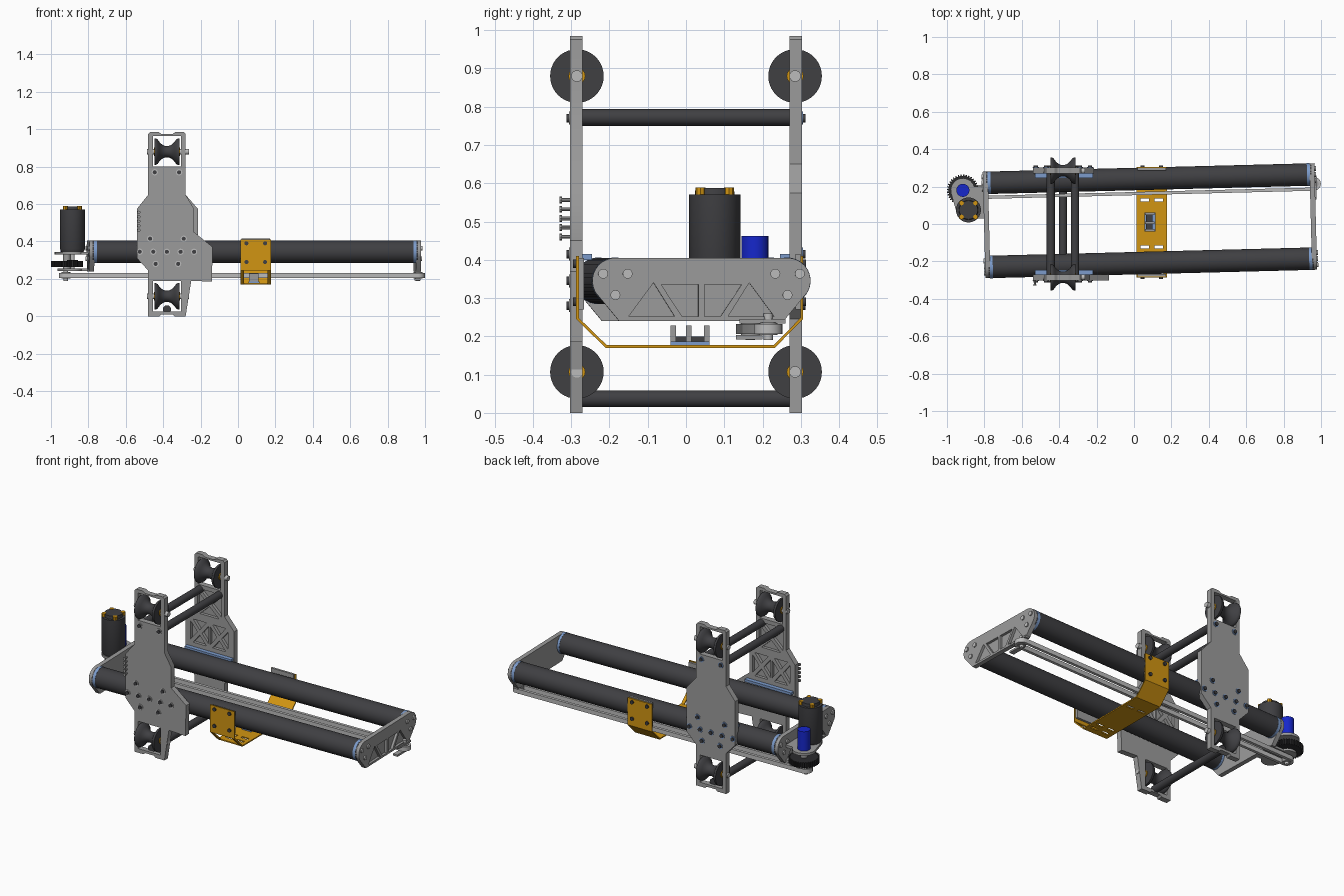
import bpy, bmesh, math
from mathutils import Matrix, Vector

if "Cube" in bpy.data.objects:
    bpy.data.objects.remove(bpy.data.objects["Cube"])


def material(name, *rgb):
    m = bpy.data.materials.new(name)
    m.diffuse_color = (*rgb, 1)
    m.use_nodes = True
    m.node_tree.nodes["Principled BSDF"].inputs["Base Color"].default_value = m.diffuse_color
    return m


DARK = material("charcoal", 0.05, 0.05, 0.055)
BLACK = material("rubber black", 0.025, 0.025, 0.027)
GREY = material("aluminium grey", 0.33, 0.33, 0.33)
PALE = material("pale grey", 0.5, 0.5, 0.5)
GOLD = material("amber yellow", 0.64, 0.3, 0.006)
BLUE = material("bright blue", 0.008, 0.02, 0.6)
STEEL = material("steel blue", 0.2, 0.33, 0.6)

WORLD = Matrix.Identity(4)
# the beam assembly is turned slightly about z
RIG = Matrix.Translation((0.085, 0.0175, 0)) @ Matrix.Rotation(math.radians(1.47), 4, 'Z')


def finish(name, mesh, mat, frame=WORLD):
    mesh.transform(frame)
    mesh.materials.clear()
    mesh.materials.append(mat)
    mesh.shade_smooth()
    mesh.set_sharp_from_angle(angle=math.radians(32))
    ob = bpy.data.objects.new(name, mesh)
    bpy.context.collection.objects.link(ob)
    return ob


def prism(name, outline, lo, hi, axis, mat, holes=(), frame=WORLD):
    """Extrude a flat outline with holes from lo to hi along an axis."""
    cu = bpy.data.curves.new(name, 'CURVE')
    cu.dimensions, cu.fill_mode, cu.extrude = '2D', 'BOTH', (hi - lo) / 2
    for pts in (outline, *holes):
        sp = cu.splines.new('POLY')
        sp.points.add(len(pts) - 1)
        for p, (u, v) in zip(sp.points, pts):
            p.co = (u, v, 0, 1)
        sp.use_cyclic_u = True
    tmp = bpy.data.objects.new(name + "_tmp", cu)
    bpy.context.collection.objects.link(tmp)
    dg = bpy.context.evaluated_depsgraph_get()
    mesh = bpy.data.meshes.new_from_object(tmp.evaluated_get(dg))
    bpy.data.objects.remove(tmp)
    bm = bmesh.new()
    bm.from_mesh(mesh)
    bmesh.ops.remove_doubles(bm, verts=bm.verts, dist=1e-5)
    bmesh.ops.recalc_face_normals(bm, faces=bm.faces)
    bm.to_mesh(mesh)
    bm.free()
    mid = (lo + hi) / 2
    turn = {'z': Matrix.Translation((0, 0, mid)),
            'y': Matrix(((1, 0, 0, 0), (0, 0, -1, mid), (0, 1, 0, 0), (0, 0, 0, 1))),
            'x': Matrix(((0, 0, 1, mid), (1, 0, 0, 0), (0, 1, 0, 0), (0, 0, 0, 1)))}[axis]
    return finish(name, mesh, mat, frame @ turn)


def lathe(name, profile, origin, direction, mat, segs=32, frame=WORLD):
    """Turn (distance, radius) points about an axis."""
    bm = bmesh.new()
    vs = [bm.verts.new((r, 0, t)) for t, r in profile]
    es = [bm.edges.new(p) for p in zip(vs, vs[1:])]
    bmesh.ops.spin(bm, geom=vs + es, cent=(0, 0, 0), axis=(0, 0, 1),
                   angle=math.tau, steps=segs, use_duplicate=False)
    bmesh.ops.remove_doubles(bm, verts=bm.verts, dist=1e-5)
    bmesh.ops.recalc_face_normals(bm, faces=bm.faces)
    mesh = bpy.data.meshes.new(name)
    bm.to_mesh(mesh)
    bm.free()
    rot = Vector((0, 0, 1)).rotation_difference(Vector(direction)).to_matrix().to_4x4()
    return finish(name, mesh, mat, frame @ Matrix.Translation(origin) @ rot)


def rod(name, a, b, r, mat, segs=32, frame=WORLD):
    d = Vector(b) - Vector(a)
    return lathe(name, [(0, 0), (0, r), (d.length, r), (d.length, 0)], a, d, mat, segs, frame)


def rect(u0, u1, v0, v1):
    return [(u0, v0), (u1, v0), (u1, v1), (u0, v1)]


def box(name, x0, x1, y0, y1, z0, z1, mat, frame=WORLD):
    return prism(name, rect(x0, x1, y0, y1), z0, z1, 'z', mat, (), frame)


def arc(c, r, a0, a1, n=10):
    return [(c[0] + r * math.cos(math.radians(a0 + (a1 - a0) * i / n)),
             c[1] + r * math.sin(math.radians(a0 + (a1 - a0) * i / n))) for i in range(n + 1)]


def stadium(p, q, r):
    a = math.degrees(math.atan2(q[1] - p[1], q[0] - p[0]))
    return arc(q, r, a - 90, a + 90) + arc(p, r, a + 90, a + 270)


def x_pockets(cx, cz, w, h, g=0.016):
    """Four triangular pockets left by crossed ribs."""
    return [[(cx - w + g, cz + s * h), (cx + w - g, cz + s * h), (cx, cz + s * g)] for s in (1, -1)] + \
           [[(cx + s * w, cz - h + g), (cx + s * w, cz + h - g), (cx + s * g, cz)] for s in (1, -1)]


# carriage side plates: outer skin plus ribbed inner layer
CX = -0.38
windows = [rect(CX - 0.075, CX + 0.075, z, z + 0.165) for z in (0.8, 0.025)]
left = [(-0.28, 0.0), (-0.28, 0.975), (-0.29, 0.985), (-0.335, 0.985), (-0.35, 0.975),
        (-0.41, 0.975), (-0.425, 0.985), (-0.47, 0.985), (-0.48, 0.975), (-0.48, 0.65),
        (-0.54, 0.575), (-0.54, 0.31), (-0.48, 0.245), (-0.48, 0.0), (-0.42, 0.0),
        (-0.41, 0.01), (-0.35, 0.01), (-0.34, 0.0)]
front_right = [(-0.25, 0.19), (-0.14, 0.185), (-0.135, 0.37), (-0.235, 0.45), (-0.235, 0.575), (-0.28, 0.65)]
back_right = [(-0.28, 0.245), (-0.215, 0.31), (-0.215, 0.575), (-0.28, 0.65)]
ribs = x_pockets(CX, 0.7, 0.08, 0.075) + x_pockets(CX - 0.065, 0.51, 0.06, 0.07) + \
    x_pockets(CX + 0.065, 0.51, 0.06, 0.07)
for name, s, right in (("front", -1, front_right), ("back", 1, back_right)):
    outline = left[:1] + right + left[1:]
    for part, a, b, holes in (("plate", 0.288, 0.303, windows), ("plate_ribs", 0.27, 0.288, windows + ribs)):
        prism(f"{name}_{part}", outline, min(s * a, s * b), max(s * a, s * b), 'y', GREY, holes)
    # plate screws and the clamp strip behind them
    spots = [(CX + d, 0.345) for d in (-0.145, -0.073, 0, 0.073, 0.145)] + \
            [(CX + sx * dx, z) for dx, z in ((0.09, 0.415), (0.06, 0.28), (0.065, 0.77)) for sx in (-1, 1)]
    for x, z in spots:
        rod(f"{name}_screw_washer", (x, s * 0.302, z), (x, s * 0.306, z), 0.017, STEEL if s > 0 else PALE, 12)
        rod(f"{name}_screw", (x, s * 0.302, z), (x, s * 0.312, z), 0.011, DARK, 12)
    box(f"{name}_clamp_strip", -0.53, -0.22, min(s * 0.245, s * 0.27), max(s * 0.245, s * 0.27),
        0.4, 0.415, STEEL)
    # hourglass rollers with axles
    for z in (0.88, 0.107):
        profile = [(-0.066, 0), (-0.066, 0.07), (-0.058, 0.07)]
        profile += [(0.05 * t / 5, 0.03 + 0.036 * (abs(t) / 5) ** 2.2) for t in range(-5, 6)]
        profile += [(0.058, 0.07), (0.066, 0.07), (0.066, 0)]
        lathe(f"{name}_roller", profile, (CX, s * 0.285, z), (1, 0, 0), DARK, 40)
        rod(f"{name}_roller_hub", (CX - 0.07, s * 0.285, z), (CX + 0.07, s * 0.285, z), 0.022, GOLD, 16)
        rod(f"{name}_roller_axle", (CX - 0.107, s * 0.285, z), (CX + 0.118, s * 0.285, z), 0.015, PALE, 16)
for i in range(5):
    z = 0.46 + i * 0.024
    rod("side_pin", (-0.53, -0.325, z), (-0.53, -0.29, z), 0.005, GREY, 8)
    rod("side_pin_head", (-0.53, -0.33, z), (-0.53, -0.324, z), 0.009, GREY, 8)

# cross bars joining the side plates
for x, z in ((CX - 0.065, 0.772), (CX + 0.065, 0.772), (CX, 0.037)):
    rod("cross_bar", (x, -0.285, z), (x, 0.285, z), 0.022, DARK)

# long tubes with coloured end rings
for s in (-1, 1):
    rod("long_tube", (-0.87, s * 0.225, 0.345), (0.87, s * 0.225, 0.345), 0.06, DARK, 40, RIG)
    for e in (-1, 1):
        rod("tube_end_ring", (e * 0.846, s * 0.225, 0.345), (e * 0.862, s * 0.225, 0.345), 0.061, STEEL, 40, RIG)

# end plates with pockets facing outward
end = arc((-0.225, 0.345), 0.06, 90, 210) + [(-0.215, 0.24)]
end = end + [(-y, z) for y, z in reversed(end)]
half = [[(-0.19, 0.252), (-0.07, 0.252), (-0.125, 0.34)],
        [(-0.105, 0.335), (-0.05, 0.252), (-0.008, 0.252), (-0.008, 0.335)]]
pockets = half + [[(-y, z) for y, z in p] for p in half]
for e in (-1, 1):
    for part, a, b, holes in (("end_plate", 0.86, 0.872, ()), ("end_plate_ribs", 0.872, 0.887, pockets)):
        prism(part, end, min(e * a, e * b), max(e * a, e * b), 'x', GREY, holes, RIG)
    for s in (-1, 1):
        for y, z in arc((s * 0.225, 0.345), 0.037, 30, 390, 3)[:3]:
            rod("end_screw", (e * 0.885, y, z), (e * 0.894, y, z), 0.013, PALE, 12, RIG)

# belt loop with its two pulleys
A, B = (-0.92, 0.168), (0.962, 0.215)
prism("belt", stadium(A, B, 0.037), 0.206, 0.232, 'z', PALE, [stadium(A, B, 0.02)])
for x, y in (A, B):
    rod("belt_pulley", (x, y, 0.203), (x, y, 0.236), 0.024, GREY, 24)
    rod("pulley_shaft", (x, y, 0.19), (x, y, 0.26), 0.012, PALE, 16)
box("idler_bracket", 0.945, 0.975, 0.14, 0.26, 0.234, 0.245, GREY)
box("idler_foot", 0.945, 0.975, 0.13, 0.2, 0.192, 0.203, GREY)

# drive unit: mounts, gears, motor and encoder
G, M = (-0.915, 0.18), (-0.885, 0.075)
prism("lower_mount", stadium(G, M, 0.05), 0.242, 0.256, 'z', GREY)
prism("upper_mount", stadium(G, M, 0.065), 0.33, 0.345, 'z', GREY)
box("mount_arm_upper", -0.9, -0.79, 0.03, 0.2, 0.33, 0.345, GREY)
box("mount_arm_lower", -0.9, -0.79, 0.06, 0.2, 0.242, 0.256, GREY)


def gear(name, c, r, n, z0, z1):
    pts = []
    for i in range(n):
        for k, q in ((0, r - 0.008), (0.4, r - 0.008), (0.5, r), (0.9, r)):
            a = math.tau * (i + k) / n
            pts.append((c[0] + q * math.cos(a), c[1] + q * math.sin(a)))
    prism(name, pts, z0, z1, 'z', BLACK)


gear("large_gear", G, 0.085, 36, 0.264, 0.296)
gear("small_gear", M, 0.03, 14, 0.264, 0.3)
rod("motor_shaft", (*M, 0.25), (*M, 0.35), 0.012, PALE, 16)
rod("gear_shaft", (*G, 0.25), (*G, 0.39), 0.02, GREY, 16)
lathe("motor_body", [(0.345, 0), (0.345, 0.06), (0.36, 0.067), (0.57, 0.067), (0.57, 0.052), (0.588, 0.05),
                     (0.588, 0)], (*M, 0), (0, 0, 1), DARK, 24)
for i in range(4):
    a = math.tau * (i + 0.5) / 4
    x, y = M[0] + 0.053 * math.cos(a), M[1] + 0.053 * math.sin(a)
    rod("motor_terminal", (x, y, 0.568), (x, y, 0.589), 0.013, GOLD, 8)
rod("encoder_can", (*G, 0.345), (*G, 0.462), 0.035, BLUE, 24)

# bent cradle strap: side flanges, sloped parts and slotted floor
X0, X1 = 0.013, 0.177
path = [(-0.287, 0.41), (-0.287, 0.245), (-0.21, 0.17), (0.232, 0.17), (0.306, 0.245), (0.306, 0.41)]
inner = [(-0.28, 0.41), (-0.28, 0.248), (-0.207, 0.177), (0.229, 0.177), (0.299, 0.248), (0.299, 0.41)]
for name, i, spans in (("front_flange", 0, ((X0, X1),)), ("front_slope", 1, ((X0, 0.033), (0.157, X1))),
                       ("back_slope", 3, ((X0, X1),)), ("back_flange", 4, ((X0, X1),))):
    if i == 3:
        quad = [path[3], path[4], inner[4], inner[3]]
    else:
        quad = [path[i], path[i + 1], inner[i + 1], inner[i]]
    for a, b in spans:
        prism("cradle_" + name, quad, a, b, 'x', GOLD)
slots = [rect(x, x + 0.045, y, y + 0.016) for x in (0.035, 0.11) for y in (-0.13, 0.12, -0.175)]
prism("cradle_floor", rect(X0, X1, -0.21, 0.232), 0.17, 0.177, 'z', GOLD, slots)
for y, s in ((-0.287, -1), (0.306, 1)):
    for x in (0.045, 0.145):
        for z in (0.29, 0.39):
            rod("cradle_screw", (x, y, z), (x, y + s * 0.008, z), 0.011, DARK, 12)
box("cradle_backing", 0.02, 0.17, 0.286, 0.299, 0.27, 0.415, GREY)
box("cradle_backing", 0.02, 0.17, -0.28, -0.267, 0.27, 0.405, GREY)

# sensor block on the cradle floor
box("sensor_board", 0.055, 0.115, -0.04, 0.062, 0.177, 0.186, STEEL)
for y in (-0.04, 0.0, 0.047):
    box("sensor_wall", 0.06, 0.11, y, y + 0.014, 0.186, 0.228, GREY)
box("sensor_core", 0.065, 0.1, -0.03, 0.05, 0.186, 0.2, DARK)
